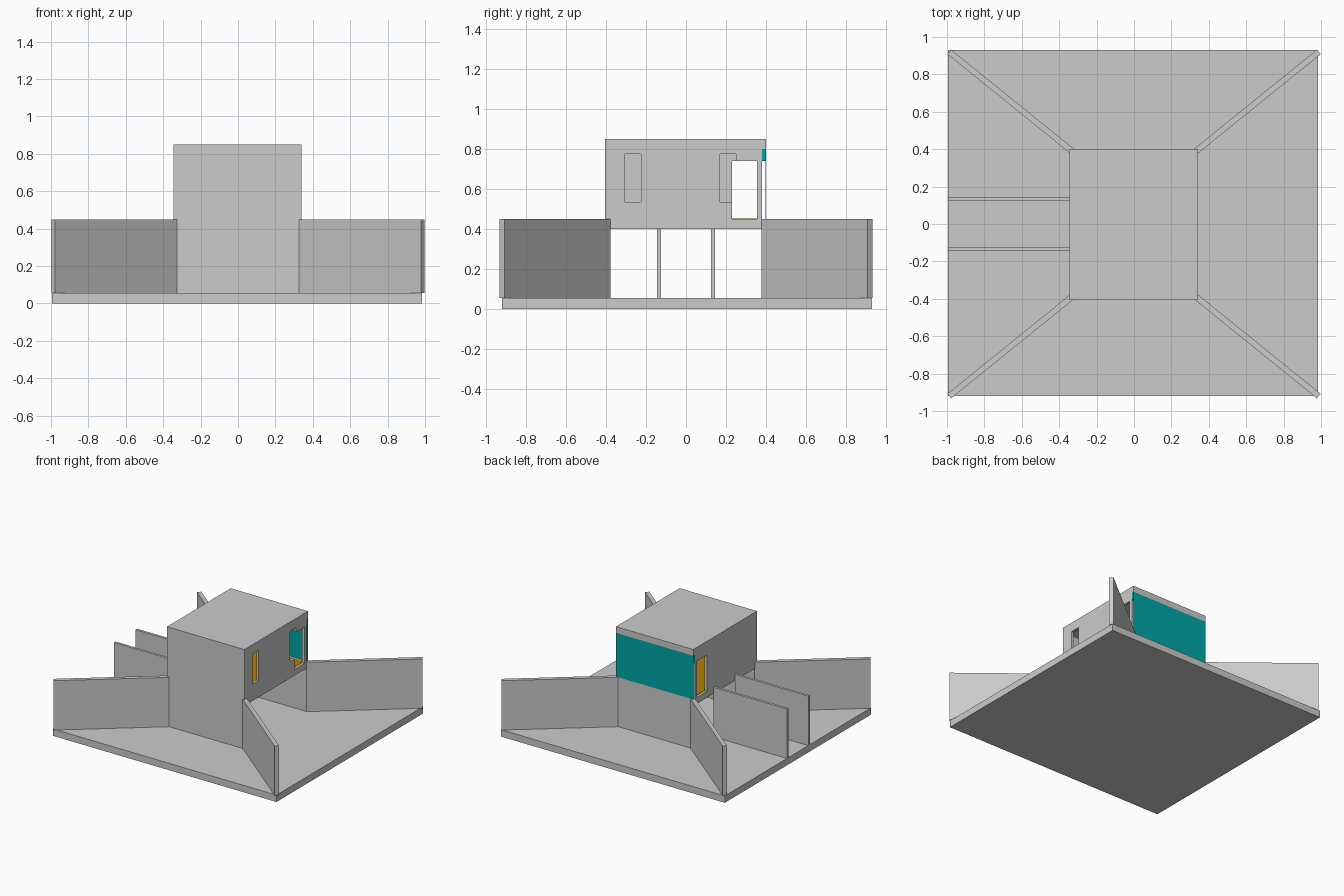
import bpy
import math

if "Cube" in bpy.data.objects:
    bpy.data.objects.remove(bpy.data.objects["Cube"])


def material(name, rgb):
    m = bpy.data.materials.new(name)
    m.diffuse_color = (*rgb, 1)
    m.use_nodes = True
    m.node_tree.nodes["Principled BSDF"].inputs["Base Color"].default_value = m.diffuse_color
    return m


teal = material("teal_glazing", (0.0, 0.38, 0.38))
ochre = material("ochre_floor", (0.45, 0.22, 0.0))


def box(name, x, y, z, mat=None):
    """Axis-aligned box from three (low, high) ranges."""
    bpy.ops.mesh.primitive_cube_add(size=1)
    o = bpy.context.object
    o.name = name
    for v in o.data.vertices:
        v.co = [r[0] if c < 0 else r[1] for c, r in zip(v.co, (x, y, z))]
    if mat:
        o.data.materials.append(mat)
    return o


def cut(target, x, y, z):
    """Cut a rectangular opening and discard the cutter."""
    c = box("cutter", x, y, z)
    c.hide_render = True
    mod = target.modifiers.new("opening", 'BOOLEAN')
    mod.operation = 'DIFFERENCE'
    mod.solver = 'EXACT'
    mod.object = c
    bpy.context.view_layer.objects.active = target
    bpy.ops.object.modifier_apply(modifier=mod.name)
    bpy.data.objects.remove(c)


X0, X1, T = -0.345, 0.34, 0.02      # tower sides and wall thickness
BASE, FLOOR, CEIL, TOP = 0.055, 0.45, 0.80, 0.85

# Ground slab
box("ground_slab", (-0.995, 0.985), (-0.92, 0.93), (0, BASE))

# Diagonal garden walls from tower corners to slab corners
for sx, side in ((-1, "left"), (1, "right")):
    for sy, end in ((-1, "front"), (1, "back")):
        ax, ay, bx, by = sx * 0.332, sy * 0.39, sx * 0.988, sy * 0.92
        length = math.hypot(bx - ax, by - ay)
        o = box(f"diagonal_wall_{end}_{side}", (0, length), (-0.016, 0.016), (BASE, FLOOR))
        o.location = (ax, ay, 0)
        o.rotation_euler.z = math.atan2(by - ay, bx - ax)

# Parallel divider walls in the left yard
for y, end in ((-0.135, "front"), (0.135, "back")):
    box(f"divider_wall_{end}", (-0.995, X0), (y - 0.01, y + 0.01), (BASE, FLOOR))

# Tower: full-height front wall, lower back wall, middle floor
box("front_wall", (X0, X1), (-0.405, -0.385), (BASE, TOP))
box("lower_back_wall", (X0, X1), (0.38, 0.40), (BASE, FLOOR))
box("middle_floor", (X0, X1), (-0.385, 0.38), (0.40, FLOOR))
box("room_floor_finish", (X0 + T, X1 - T), (-0.385, 0.38), (FLOOR, 0.453), ochre)

# Upper side walls with door openings, windows on the right only
left = box("upper_left_wall", (X0, X0 + T), (-0.385, 0.38), (FLOOR, TOP))
right = box("upper_right_wall", (X1 - T, X1), (-0.385, 0.38), (FLOOR, TOP))
cut(left, (-0.5, -0.2), (0.23, 0.355), (0.4, 0.74))
cut(right, (0.2, 0.5), (0.23, 0.355), (0.4, 0.74))
for y in ((-0.305, -0.225), (0.17, 0.25)):
    cut(right, (0.2, 0.5), y, (0.535, 0.775))

# Roof and its rear edge
box("roof_slab", (X0 + T, X1 - T), (-0.385, 0.38), (CEIL, TOP))
box("roof_back_edge", (X0, X1), (0.38, 0.40), (CEIL, TOP))

# Teal rear glazing with its head rail
box("rear_glazing", (X0, X1), (0.398, 0.40), (FLOOR, 0.74), teal)
box("rear_glazing_head", (X0, X1), (0.38, 0.40), (0.74, CEIL), teal)
